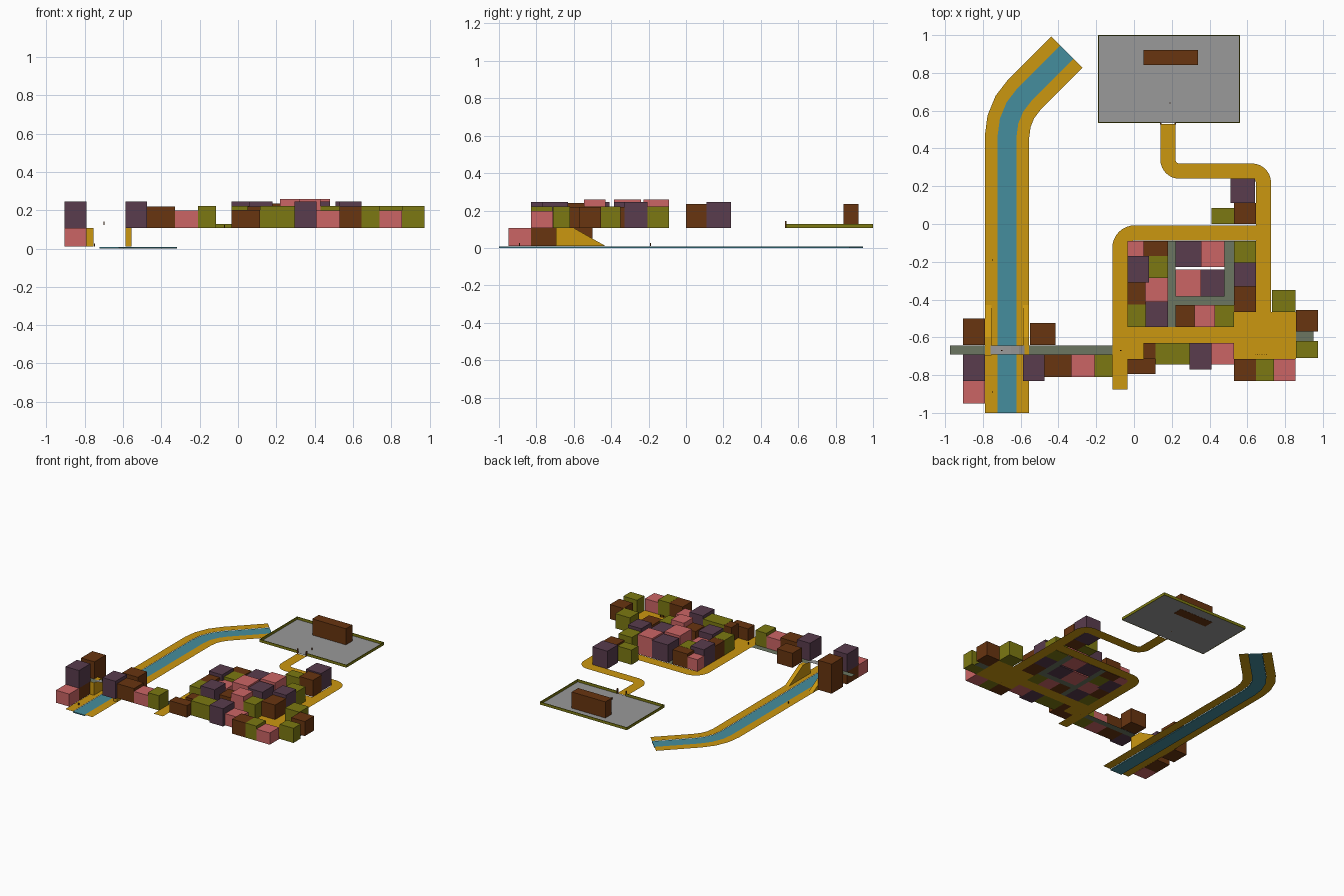
import bpy, bmesh, math
from mathutils import Vector

if "Cube" in bpy.data.objects:
    bpy.data.objects.remove(bpy.data.objects["Cube"])

COLORS = {
    "P": (0.10, 0.045, 0.075, 1), "B": (0.14, 0.035, 0.005, 1),
    "R": (0.60, 0.13, 0.13, 1), "Y": (0.20, 0.19, 0.006, 1),
    "road": (0.60, 0.31, 0.005, 1), "street": (0.15, 0.18, 0.12, 1),
    "water": (0.06, 0.27, 0.34, 1), "stone": (0.32, 0.32, 0.32, 1)}
TOP = {"P": 0.245, "B": 0.22, "R": 0.198, "Y": 0.221}
G = 0.107  # upper ground level
mats = {}
for key, col in COLORS.items():
    mats[key] = bpy.data.materials.new("colour_" + key)
    mats[key].diffuse_color = col


def mesh(name, verts, faces, color):
    me = bpy.data.meshes.new(name)
    me.from_pydata(verts, [], faces)
    bm = bmesh.new()
    bm.from_mesh(me)
    bmesh.ops.recalc_face_normals(bm, faces=bm.faces)
    bm.to_mesh(me)
    bm.free()
    me.materials.append(mats[color])
    ob = bpy.data.objects.new(name, me)
    bpy.context.collection.objects.link(ob)
    return ob


def box(name, x0, x1, y0, y1, z0, z1, color):
    v = [(x, y, z) for z in (z0, z1) for x, y in ((x0, y0), (x1, y0), (x1, y1), (x0, y1))]
    f = [(3, 2, 1, 0), (4, 5, 6, 7)] + [(i, (i + 1) % 4, (i + 1) % 4 + 4, i + 4) for i in range(4)]
    return mesh(name, v, f, color)


def flat(name, x0, x1, y0, y1, z, color):
    return mesh(name, [(x0, y0, z), (x1, y0, z), (x1, y1, z), (x0, y1, z)], [(0, 1, 2, 3)], color)


def row(name, fixed, breaks, colors, along="x", tops=TOP):
    """A terrace of houses: shared depth, split at the breaks."""
    a, b = fixed
    for i, c in enumerate(colors):
        lo, hi = breaks[i], breaks[i + 1]
        r = (lo, hi, a, b) if along == "x" else (a, b, lo, hi)
        box(f"{name}_{i + 1}", *r, G, tops[c], c)


def rounded(pts, radius, n):
    """Polyline with its inner corners replaced by arcs."""
    pts = [Vector(p) for p in pts]
    out = [pts[0]]
    for a, p, b in zip(pts, pts[1:], pts[2:]):
        u, w = (p - a).normalized(), (b - p).normalized()
        ang = u.angle(w)
        t = radius * math.tan(ang / 2)
        side = 1 if u.cross(w) > 0 else -1
        nrm = Vector((-u.y, u.x)) * side
        c = p - u * t + nrm * radius
        for k in range(n + 1):
            s = ang * k / n
            out.append(c + (u * math.sin(s) - nrm * math.cos(s)) * radius)
    return out + [pts[-1]]


def band(name, line, o0, o1, z, color, thick=0):
    """Flat ribbon between two sideways offsets of a line."""
    verts = []
    for i, p in enumerate(line):
        d0 = (p - line[i - 1]).normalized() if i else (line[1] - p).normalized()
        d1 = (line[i + 1] - p).normalized() if i < len(line) - 1 else d0
        m = (d0 + d1).normalized()
        nrm = Vector((-m.y, m.x)) / m.dot(d0)
        verts += [(*(p + nrm * o), z) for o in (o0, o1)]
    f = [(2 * i, 2 * i + 1, 2 * i + 3, 2 * i + 2) for i in range(len(line) - 1)]
    if thick:
        n = len(verts)
        verts += [(x, y, h - thick) for x, y, h in verts]
        side = [(2 * i + s, 2 * i + 2 + s, 2 * i + 2 + s + n, 2 * i + s + n)
                for i in range(len(line) - 1) for s in (0, 1)]
        f += [tuple(k + n for k in q) for q in f] + side + [(0, 1, n + 1, n), (n - 2, n - 1, 2 * n - 1, 2 * n - 2)]
    return mesh(name, verts, f, color)


# River with banks
river = rounded([(-0.672, -1), (-0.672, 0.593), (-0.355, 0.91)], 0.31, 3)
band("river_water", river, -0.05, 0.05, 0.008, "water", 0.008)
band("river_bank_left", river, 0.05, 0.117, 0.01, "road")
band("river_bank_right", river, -0.117, -0.05, 0.01, "road")

# Sloped bridge abutments
for name, x0, x1 in (("left", -0.79, -0.755), ("right", -0.587, -0.555)):
    prof = [(-0.695, 0.01), (-0.43, 0.01), (-0.60, G), (-0.695, G)]
    v = [(x, y, z) for x in (x0, x1) for y, z in prof]
    f = [(0, 1, 2, 3), (7, 6, 5, 4)] + [(i, (i + 1) % 4, (i + 1) % 4 + 4, i + 4) for i in range(4)]
    mesh("abutment_" + name, v, f, "road")

# Arched footbridge
arch = [(-0.76, G), (-0.73, 0.119), (-0.69, 0.124), (-0.65, 0.124), (-0.61, 0.119), (-0.58, G)]
mesh("bridge", [(x, y, z) for x, z in arch for y in (-0.69, -0.642)],
     [(2 * i, 2 * i + 2, 2 * i + 3, 2 * i + 1) for i in range(5)], "stone")

# Main roads and plaza
west = rounded([(-0.075, -0.875), (-0.075, -0.047), (0.645, -0.047)], 0.08, 8)
band("west_road", west, -0.04, 0.04, G, "road")
east = rounded([(0.685, -0.465), (0.685, 0.28), (0.18, 0.28), (0.18, 0.53)], 0.06, 8)
band("castle_road", east, -0.04, 0.04, G, "road")
flat("south_road", -0.035, 0.53, -0.63, -0.545, G, "road")
flat("road_nook", -0.035, 0.05, -0.715, -0.63, G, "road")
flat("plaza", 0.53, 0.857, -0.715, -0.465, G, "road")

# Narrow streets
flat("bridge_street_west", -0.975, -0.76, -0.69, -0.642, G, "street")
flat("bridge_street_east", -0.58, -0.115, -0.69, -0.642, G, "street")
flat("inner_street_west", 0.18, 0.22, -0.545, -0.09, G, "street")
flat("inner_street_east", 0.48, 0.53, -0.43, -0.09, G, "street")
flat("inner_street_cross", 0.22, 0.48, -0.43, -0.385, G, "street")
flat("plaza_street", 0.857, 0.95, -0.62, -0.57, G, "street")

# Houses by the river
box("river_house_north", -0.905, -0.79, -0.64, -0.50, 0.01, 0.24, "B")
box("river_house_lower", -0.905, -0.79, -0.83, -0.69, 0.01, G, "B")
box("river_house_upper", -0.905, -0.79, -0.83, -0.69, G, 0.245, "P")
box("river_house_south", -0.905, -0.79, -0.95, -0.83, 0.01, G, "R")
row("east_bank_house", (-0.64, -0.525), (-0.55, -0.415), "B")
row("street_corner_house", (-0.83, -0.69), (-0.587, -0.475), "P")
row("street_house", (-0.81, -0.69), (-0.475, -0.33, -0.21, -0.115), "BRY")

# Houses south of the main road
box("corner_shop", -0.035, 0.115, -0.795, -0.715, G, 0.2, "B")
row("nook_house", (-0.715, -0.63), (0.05, 0.115), "B")
row("south_house_west", (-0.745, -0.63), (0.115, 0.2, 0.295), "YY")
row("south_house_mid", (-0.77, -0.63), (0.295, 0.41), "P")
row("south_house_east", (-0.745, -0.63), (0.41, 0.53), "R")
row("plaza_house", (-0.83, -0.715), (0.53, 0.645, 0.74, 0.855), "BYR")

# Houses east of the plaza and along the castle road
row("east_house", (-0.465, -0.35), (0.73, 0.855), "Y")
row("east_gate_house_north", (-0.57, -0.455), (0.857, 0.975), "B")
row("east_gate_house_south", (-0.71, -0.62), (0.857, 0.975), "Y")
row("castle_road_house_upper", (0.11, 0.24), (0.51, 0.64), "P")
row("castle_road_house_mid", (0, 0.11), (0.53, 0.645), "B", tops={"B": 0.235})
row("castle_road_house_low", (0, 0.085), (0.41, 0.53), "Y")

# Central blocks
row("west_block_north", (-0.17, -0.09), (-0.035, 0.05, 0.18), "RB")
row("west_block_outer", (-0.035, 0.06), (-0.545, -0.425, -0.31), "YB", "y")
row("west_block_big", (-0.035, 0.08), (-0.31, -0.17), "P", "y")
row("west_block_inner", (0.06, 0.18), (-0.545, -0.41, -0.285), "PR", "y")
row("west_block_yard", (0.08, 0.18), (-0.285, -0.17), "Y", "y")
tall = dict(TOP, R=0.258)
row("mid_block_north", (-0.228, -0.09), (0.22, 0.355, 0.48), "PR", tops=tall)
row("mid_block_south", (-0.385, -0.24), (0.22, 0.355, 0.48), "RP", tops=tall)
row("low_block", (-0.545, -0.43), (0.22, 0.32, 0.43, 0.53), "BRY", tops=tall)
row("east_block", (0.53, 0.645), (-0.465, -0.33, -0.205, -0.09), "BPY", "y")

# Castle yard, low wall with gate gap, keep and gate posts
X0, X1, Y0, Y1 = -0.19, 0.56, 0.535, 1.0
flat("castle_yard", X0, X1, Y0, Y1, G + 0.001, "stone")
T = 0.004
for name, r in (("west", (X0, X0 + T, Y0, Y1)), ("east", (X1 - T, X1, Y0, Y1)),
                ("north", (X0, X1, Y1 - T, Y1)), ("south_a", (X0, 0.14, Y0, Y0 + T)),
                ("south_b", (0.22, X1, Y0, Y0 + T))):
    box("castle_wall_" + name, *r, G, 0.128, "Y")
box("castle_keep", 0.05, 0.34, 0.843, 0.922, G, 0.234, "B")
for i, x in enumerate((0.138, 0.214)):
    box(f"gate_post_{i + 1}", x, x + 0.008, 0.528, 0.538, G, 0.145, "B")

# Tiny townsfolk
for i, (x, y, z) in enumerate(((-0.75, -0.19, 0.01), (-0.75, -0.89, 0.01), (-0.7, -0.67, 0.124),
                               (-0.07, -0.67, G), (0.19, 0.64, G))):
    box(f"townsperson_{i + 1}", x - 0.003, x + 0.003, y - 0.003, y + 0.003, z, z + 0.017, "B")
for i in range(6):
    box(f"plaza_person_{i + 1}", 0.64 + i * 0.012, 0.644 + i * 0.012, -0.692, -0.688, G, G + 0.015, "B")

for m in bpy.data.materials:
    if m.users and not m.is_grease_pencil:
        m.use_nodes = True
        m.node_tree.nodes["Principled BSDF"].inputs["Base Color"].default_value = m.diffuse_color
